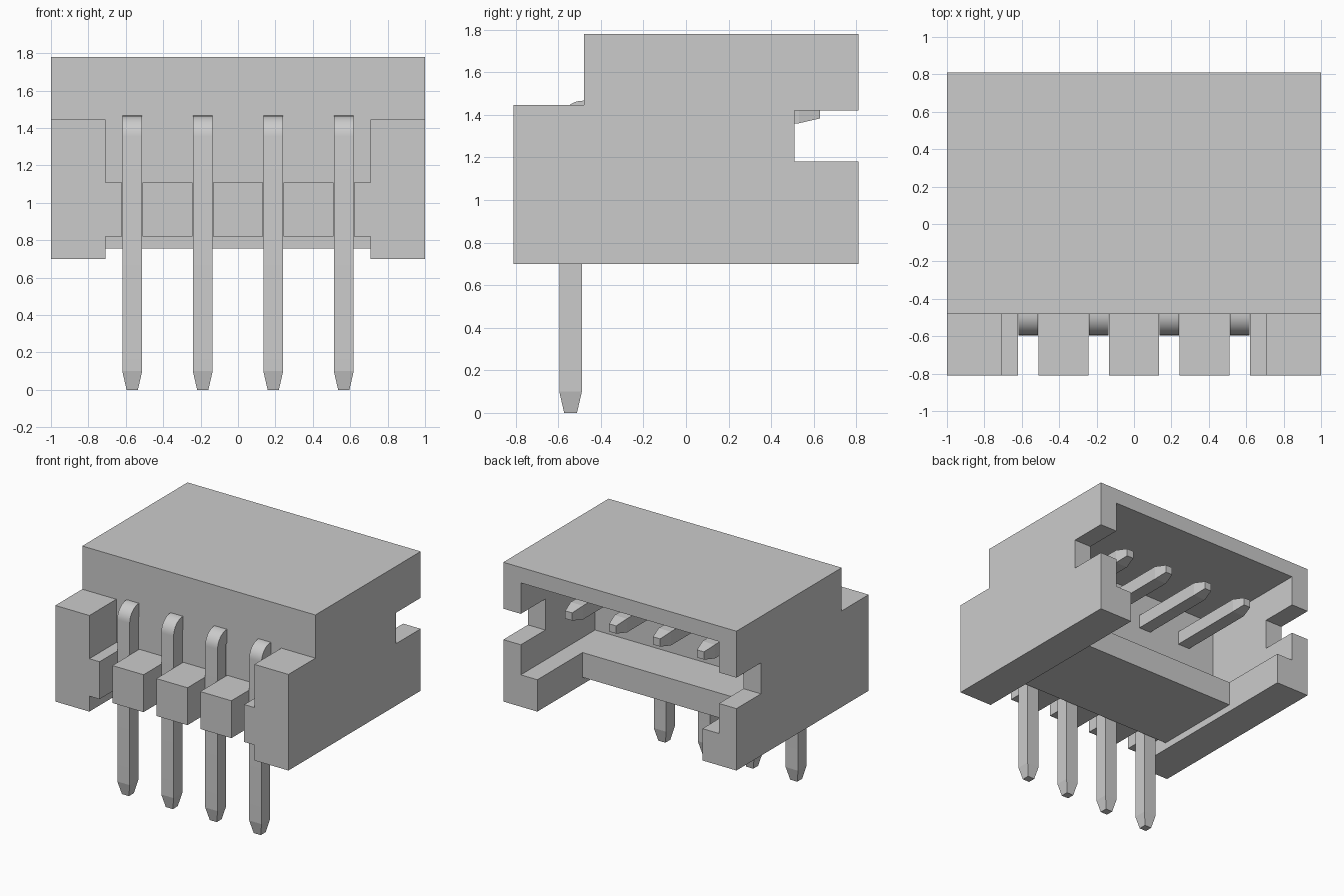
import bpy, bmesh, math
from mathutils import Vector

if "Cube" in bpy.data.objects:
    bpy.data.objects.remove(bpy.data.objects["Cube"], do_unlink=True)

grey = bpy.data.materials.new("light_grey")
grey.use_nodes = True
COLOUR = (0.6, 0.6, 0.6, 1)
grey.diffuse_color = COLOUR
grey.node_tree.nodes["Principled BSDF"].inputs["Base Color"].default_value = COLOUR


def make_object(name, bm):
    bmesh.ops.recalc_face_normals(bm, faces=bm.faces)
    mesh = bpy.data.meshes.new(name)
    bm.to_mesh(mesh)
    bm.free()
    mesh.materials.append(grey)
    obj = bpy.data.objects.new(name, mesh)
    bpy.context.collection.objects.link(obj)
    return obj


def extrude_profile(name, profile, x0, x1):
    """Extrude a (y, z) outline from x0 to x1."""
    bm = bmesh.new()
    face = bm.faces.new([bm.verts.new((x0, y, z)) for y, z in profile])
    ext = bmesh.ops.extrude_face_region(bm, geom=[face])["geom"]
    verts = [v for v in ext if isinstance(v, bmesh.types.BMVert)]
    bmesh.ops.translate(bm, verts=verts, vec=(x1 - x0, 0, 0))
    return make_object(name, bm)


def rect(y0, y1, z0, z1):
    return [(y0, z0), (y1, z0), (y1, z1), (y0, z1)]


def cut(target, profile, x0, x1):
    cutter = extrude_profile("cutter", profile, x0, x1)
    cutter.hide_render = True
    mod = target.modifiers.new("cut", "BOOLEAN")
    mod.operation = "DIFFERENCE"
    mod.solver = "EXACT"
    mod.object = cutter
    bpy.context.view_layer.objects.active = target
    bpy.ops.object.modifier_apply(modifier=mod.name)
    bpy.data.objects.remove(cutter, do_unlink=True)


BACK, FRONT, STEP = 0.81, -0.81, -0.48
BOTTOM, TOP, ARM_TOP = 0.70, 1.78, 1.445
INNER = 0.708                      # half gap between the side arms
PITCH = 0.377
PIN_X = [(i - 1.5) * PITCH for i in range(4)]
PIN_HALF, TIP_HALF = 0.053, 0.03

# Housing: stepped block with everything else cut away
housing = extrude_profile("housing", [
    (FRONT, BOTTOM), (BACK, BOTTOM), (BACK, TOP),
    (STEP, TOP), (STEP, ARM_TOP), (FRONT, ARM_TOP)], -1, 1)
# Plug cavity, open at the back
cut(housing, rect(-0.10, 1, 0.947, 1.66), -0.85, 0.85)
# Underside relief, floor notch and space below the comb
cut(housing, [(-1, 0.5), (1, 0.5), (1, 1.0), (0.257, 1.0), (0.257, 0.755),
              (STEP, 0.755), (STEP, 0.82), (-1, 0.82)], -INNER, INNER)
# Space above the comb, between the arms
cut(housing, rect(-1, STEP, 1.11, 1.6), -INNER, INNER)
# Latch notches through both side walls
cut(housing, rect(0.51, 1, 1.18, 1.42), -1.1, 1.1)
# Comb slots for the pins
for x in PIN_X:
    cut(housing, rect(-1, STEP, 0.78, 1.2), x - 0.055, x + 0.055)


def make_pin(name, x):
    """Square pin swept up, round a quarter bend and back into the cavity."""
    leg_y, arm_z = -0.542, 1.413
    pivot = Vector((x, leg_y + PIN_HALF + 0.005, arm_z - PIN_HALF - 0.005))
    up, back = Vector((0, 0, 1)), Vector((0, 1, 0))
    # Stations: centre, outward direction, half size
    path = [(Vector((x, leg_y, 0)), -back, TIP_HALF),
            (Vector((x, leg_y, 0.1)), -back, PIN_HALF)]
    steps = 10
    for i in range(steps + 1):
        a = math.pi / 2 * i / steps
        out = -back * math.cos(a) + up * math.sin(a)
        path.append((pivot + out * (PIN_HALF + 0.005), out, PIN_HALF))
    path += [(Vector((x, 0.53, arm_z)), up, PIN_HALF),
             (Vector((x, 0.63, arm_z)), up, TIP_HALF)]

    bm = bmesh.new()
    side = Vector((1, 0, 0))
    rings = [[bm.verts.new(c + out * h * u + side * h * v)
              for u, v in ((1, 1), (1, -1), (-1, -1), (-1, 1))]
             for c, out, h in path]
    for a, b in zip(rings, rings[1:]):
        for k in range(4):
            n = (k + 1) % 4
            bm.faces.new((a[k], a[n], b[n], b[k]))
    bm.faces.new(rings[0])
    bm.faces.new(rings[-1])
    pin = make_object(name, bm)
    # Smooth the bend, keep the square edges
    bpy.ops.object.select_all(action="DESELECT")
    pin.select_set(True)
    bpy.context.view_layer.objects.active = pin
    bpy.ops.object.shade_smooth_by_angle(angle=math.radians(12))


for number, x in enumerate(PIN_X, 1):
    make_pin(f"contact_pin_{number}", x)
